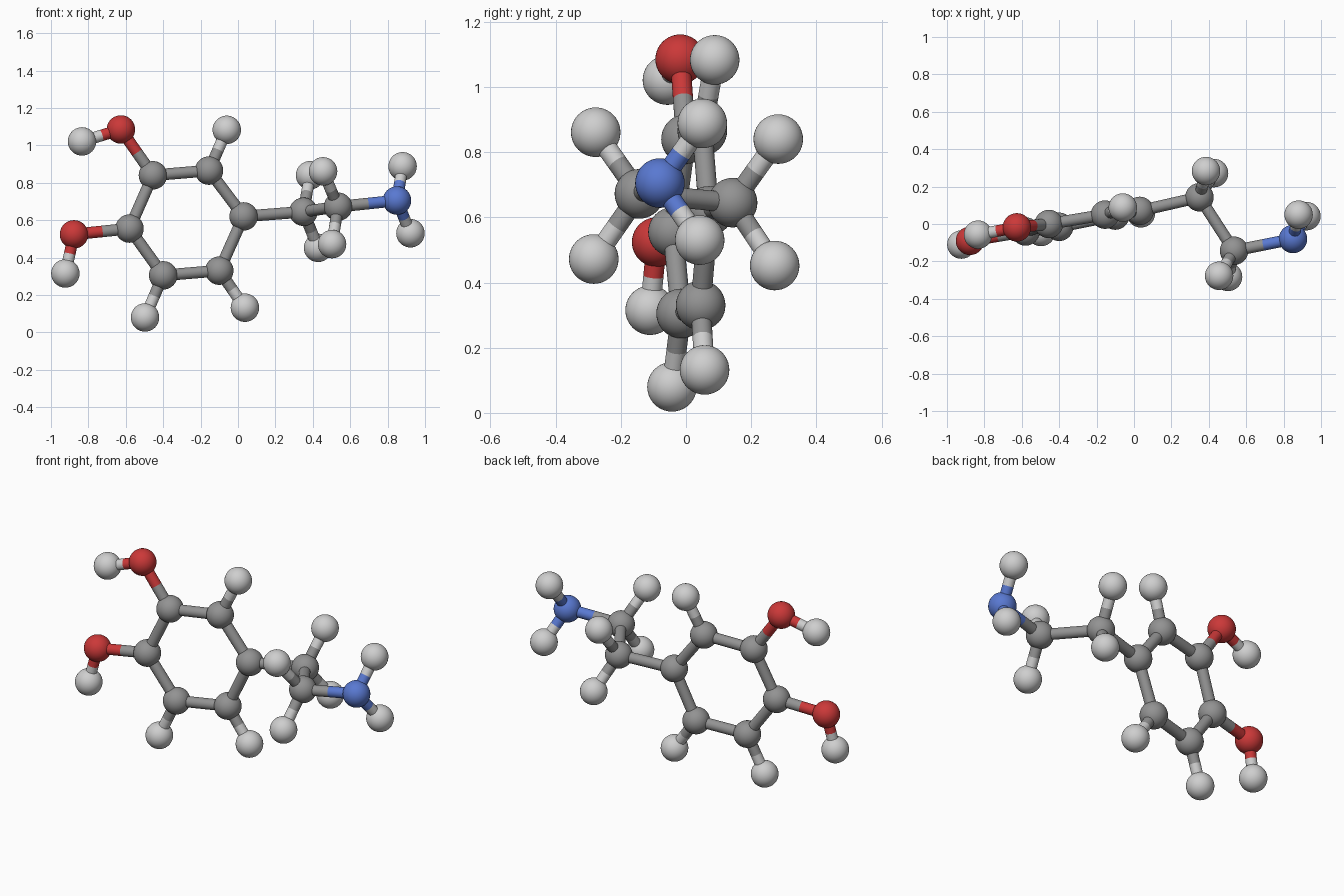
import bpy
from mathutils import Vector

if "Cube" in bpy.data.objects:
    bpy.data.objects.remove(bpy.data.objects["Cube"], do_unlink=True)

BALL_RADIUS = 0.076
ROD_RADIUS = 0.031


def make_material(name, rgb):
    mat = bpy.data.materials.new(name)
    mat.use_nodes = True
    mat.diffuse_color = (*rgb, 1)
    mat.node_tree.nodes["Principled BSDF"].inputs["Base Color"].default_value = (*rgb, 1)
    return mat


MATERIALS = {
    "carbon": make_material("mid grey", (0.29, 0.29, 0.29)),
    "hydrogen": make_material("light grey", (0.62, 0.62, 0.62)),
    "oxygen": make_material("red", (0.60, 0.04, 0.04)),
    "nitrogen": make_material("blue", (0.10, 0.19, 0.64)),
}

# Ball centres, named element_place
ATOMS = {
    "carbon_ring_inner": (0.03, 0.07, 0.62),
    "carbon_ring_top": (-0.155, 0.05, 0.865),
    "carbon_ring_upper": (-0.455, 0.0, 0.84),
    "carbon_ring_outer": (-0.58, -0.04, 0.555),
    "carbon_ring_lower": (-0.40, -0.015, 0.305),
    "carbon_ring_bottom": (-0.10, 0.045, 0.33),
    "carbon_chain_back": (0.35, 0.143, 0.645),
    "carbon_chain_front": (0.535, -0.143, 0.672),
    "nitrogen_end": (0.85, -0.08, 0.705),
    "oxygen_upper": (-0.626, -0.018, 1.085),
    "oxygen_lower": (-0.877, -0.09, 0.524),
    "hydrogen_oxygen_upper": (-0.834, -0.057, 1.021),
    "hydrogen_oxygen_lower": (-0.923, -0.11, 0.315),
    "hydrogen_ring_top": (-0.06, 0.088, 1.083),
    "hydrogen_ring_lower": (-0.497, -0.043, 0.08),
    "hydrogen_ring_bottom": (0.037, 0.057, 0.132),
    "hydrogen_back_upper": (0.385, 0.283, 0.84),
    "hydrogen_back_lower": (0.428, 0.272, 0.452),
    "hydrogen_front_upper": (0.455, -0.277, 0.861),
    "hydrogen_front_lower": (0.503, -0.283, 0.472),
    "hydrogen_end_upper": (0.88, 0.05, 0.888),
    "hydrogen_end_lower": (0.922, 0.042, 0.53),
}

RING = ["inner", "top", "upper", "outer", "lower", "bottom"]
BONDS = [(f"carbon_ring_{a}", f"carbon_ring_{b}") for a, b in zip(RING, RING[1:] + RING[:1])]
BONDS += [
    ("carbon_ring_inner", "carbon_chain_back"),
    ("carbon_chain_back", "carbon_chain_front"),
    ("carbon_chain_front", "nitrogen_end"),
]
for place in ("upper", "lower"):
    BONDS += [
        (f"oxygen_{place}", f"hydrogen_oxygen_{place}"),
        ("carbon_chain_back", f"hydrogen_back_{place}"),
        ("carbon_chain_front", f"hydrogen_front_{place}"),
        ("nitrogen_end", f"hydrogen_end_{place}"),
    ]
BONDS += [("carbon_ring_upper", "oxygen_upper"), ("carbon_ring_outer", "oxygen_lower")]
BONDS += [(f"carbon_ring_{p}", f"hydrogen_ring_{p}") for p in ("top", "lower", "bottom")]


def finish(name, element):
    obj = bpy.context.object
    obj.name = name
    obj.data.materials.append(MATERIALS[element])
    bpy.ops.object.shade_smooth_by_angle()


def element_of(atom):
    return atom.split("_")[0]


def half_rod(atom, middle, other):
    """Rod from a ball's centre to the middle of its bond, in the ball's colour."""
    start = Vector(ATOMS[atom])
    axis = middle - start
    bpy.ops.mesh.primitive_cylinder_add(
        vertices=32, radius=ROD_RADIUS, depth=axis.length, location=(start + middle) / 2,
        rotation=axis.to_track_quat("Z", "Y").to_euler())
    finish(f"rod_{atom}_to_{other}", element_of(atom))


# Balls
for atom, centre in ATOMS.items():
    bpy.ops.mesh.primitive_uv_sphere_add(
        segments=40, ring_count=20, radius=BALL_RADIUS, location=centre)
    finish(f"ball_{atom}", element_of(atom))

# Rods, each split into two colours at its middle
for a, b in BONDS:
    middle = (Vector(ATOMS[a]) + Vector(ATOMS[b])) / 2
    half_rod(a, middle, b)
    half_rod(b, middle, a)
